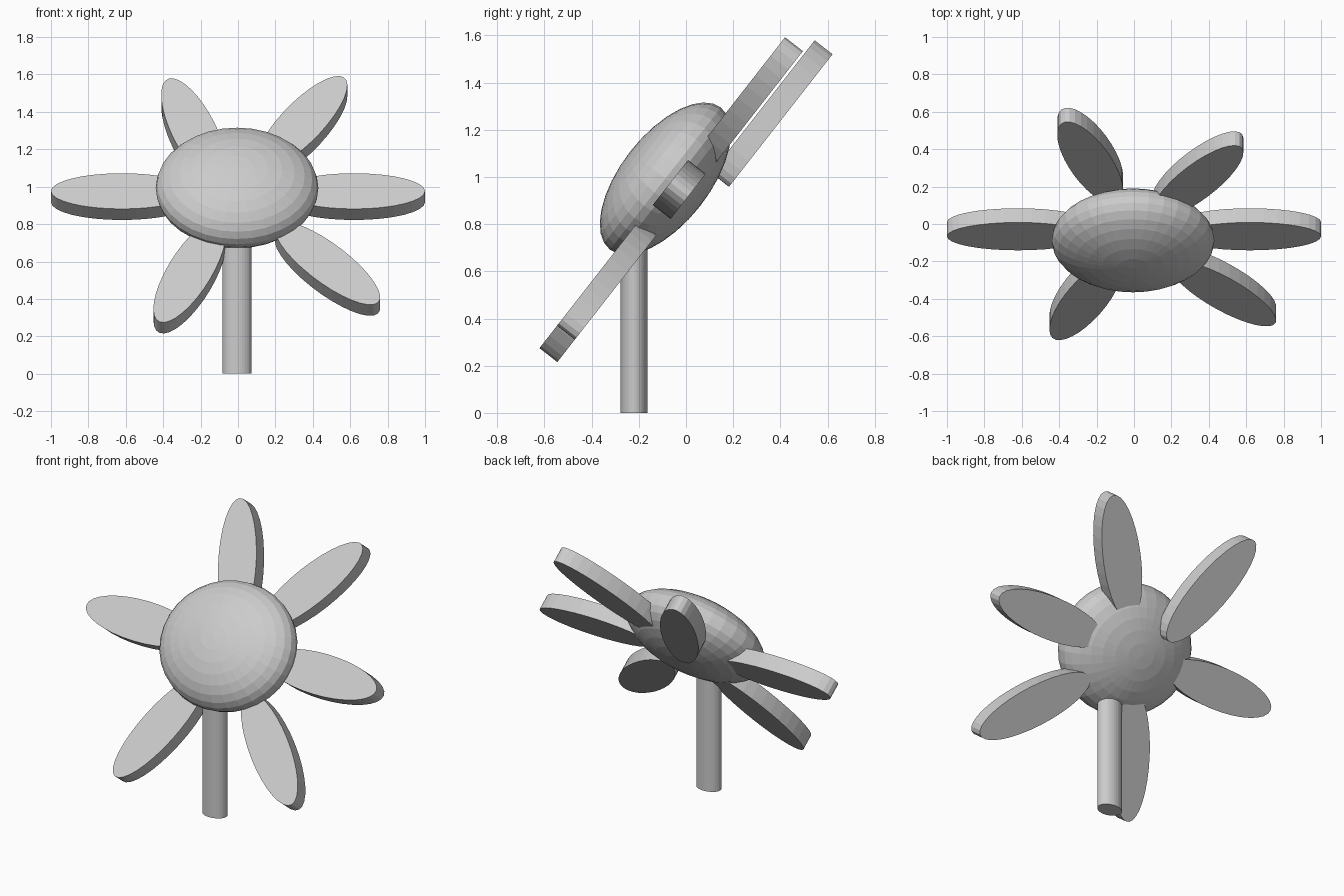
import bpy
from math import radians
from mathutils import Matrix, Vector

if "Cube" in bpy.data.objects:
    bpy.data.objects.remove(bpy.data.objects["Cube"])

TILT = Matrix.Rotation(radians(52), 4, 'X')      # the flower face leans back
HEAD = Vector((-0.005, -0.0875, 0.993))
FACE = Matrix.Translation(HEAD) @ TILT           # local z points out of the face


def place(name, matrix):
    ob = bpy.context.object
    ob.name = name
    ob.matrix_world = matrix
    return ob


def scale(x, y, z):
    return Matrix.Diagonal((x, y, z, 1))


# Domed flower head
bpy.ops.mesh.primitive_uv_sphere_add(segments=32, ring_count=16, radius=1)
place("flower_head", FACE @ scale(0.435, 0.382, 0.188))

# Upright oval stem
bpy.ops.mesh.primitive_cylinder_add(vertices=32, radius=1, depth=1)
place("stem", Matrix.Translation((-0.005, -0.22, 0.425)) @ scale(0.078, 0.057, 0.85))

# Petals: centre in the face plane, depth behind the head centre, direction
petals = [
    ("petal_right", 0.625, 0.0, -0.075, 0),
    ("petal_upper_right", 0.346, 0.469, -0.079, 54),
    ("petal_upper_left", -0.229, 0.495, -0.186, 111),
    ("petal_left", -0.615, 0.0, -0.075, 180),
    ("petal_lower_left", -0.253, -0.547, -0.070, 245),
    ("petal_lower_right", 0.483, -0.493, -0.070, 315),
]
for name, x, y, z, angle in petals:
    bpy.ops.mesh.primitive_cylinder_add(vertices=32, radius=1, depth=1)
    place(name, FACE @ Matrix.Translation((x, y, z))
          @ Matrix.Rotation(radians(angle), 4, 'Z') @ scale(0.38, 0.121, 0.096))
